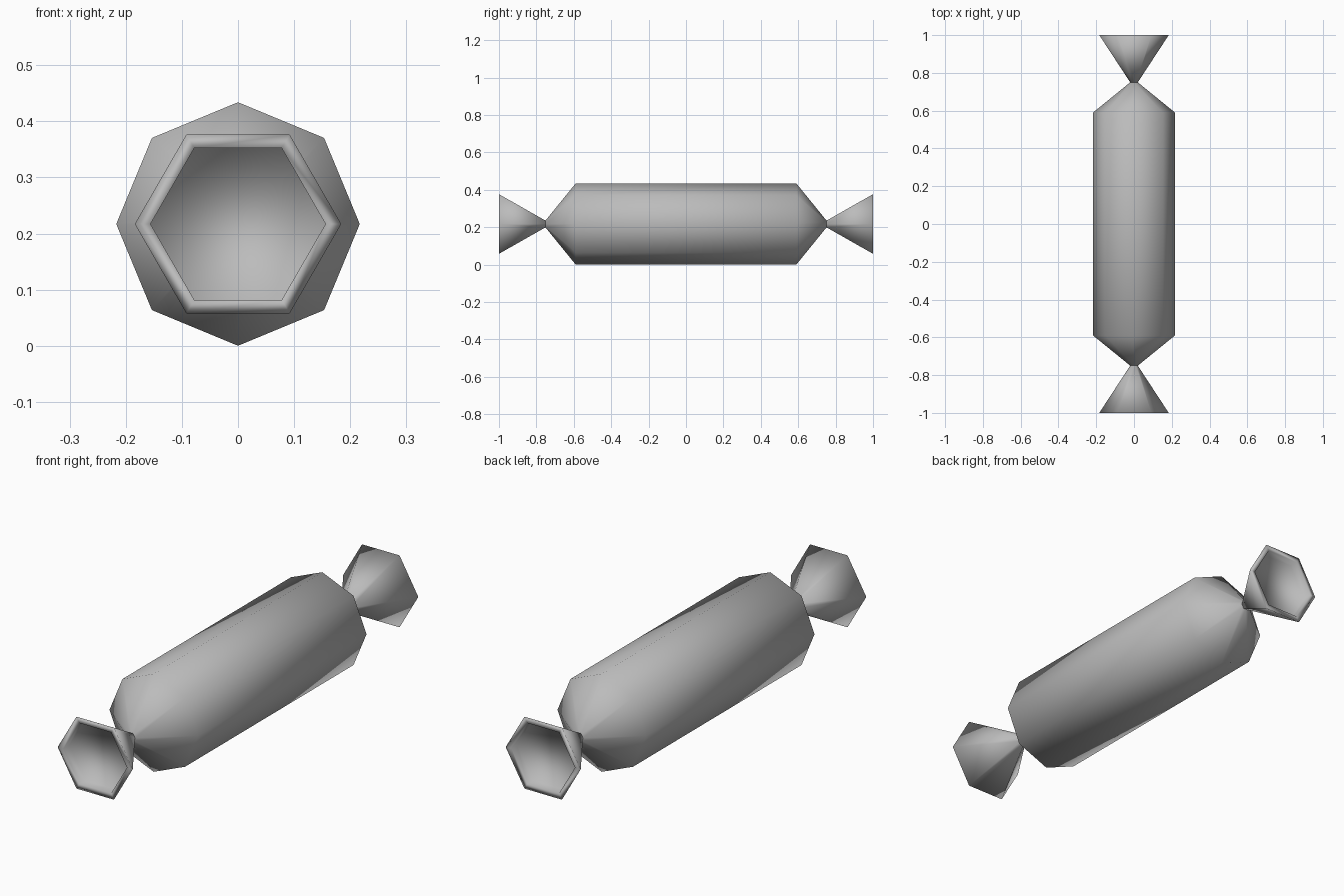
import bpy
import bmesh
from math import cos, sin, tau

cube = bpy.data.objects.get("Cube")
if cube:
    bpy.data.objects.remove(cube, do_unlink=True)

AXIS_Z = 0.217

grey = bpy.data.materials.new("wrapper_grey")
grey.use_nodes = True
grey.diffuse_color = (0.5, 0.5, 0.5, 1)
grey.node_tree.nodes["Principled BSDF"].inputs["Base Color"].default_value = (0.5, 0.5, 0.5, 1)


def lathe_along_y(name, sides, profile):
    """Loft capped rings of (y, radius), with a corner pointing along +x."""
    bm = bmesh.new()
    rings = []
    for y, r in profile:
        rings.append([bm.verts.new((r * cos(tau * i / sides), y, r * sin(tau * i / sides)))
                      for i in range(sides)])
    for a, b in zip(rings, rings[1:]):
        for i in range(sides):
            j = (i + 1) % sides
            bm.faces.new((a[i], a[j], b[j], b[i]))
    bm.faces.new(rings[0])
    bm.faces.new(rings[-1])
    bmesh.ops.recalc_face_normals(bm, faces=bm.faces)
    for face in bm.faces:
        face.smooth = True
    mesh = bpy.data.meshes.new(name)
    bm.to_mesh(mesh)
    bm.free()
    mesh.materials.append(grey)
    obj = bpy.data.objects.new(name, mesh)
    obj.location.z = AXIS_Z
    bpy.context.collection.objects.link(obj)
    return obj


# Eight-sided wrapped body with tapered ends
lathe_along_y("candy_body", 8, [(-0.75, 0.02), (-0.59, 0.217), (0.59, 0.217), (0.75, 0.02)])

# Flared six-sided wrapper ends with a recessed mouth
for name, side in (("front_wrapper_end", -1), ("back_wrapper_end", 1)):
    lathe_along_y(name, 6, [(side * y, r) for y, r in
                            ((0.75, 0.02), (1.0, 0.184), (1.0, 0.156), (0.96, 0.156))])
